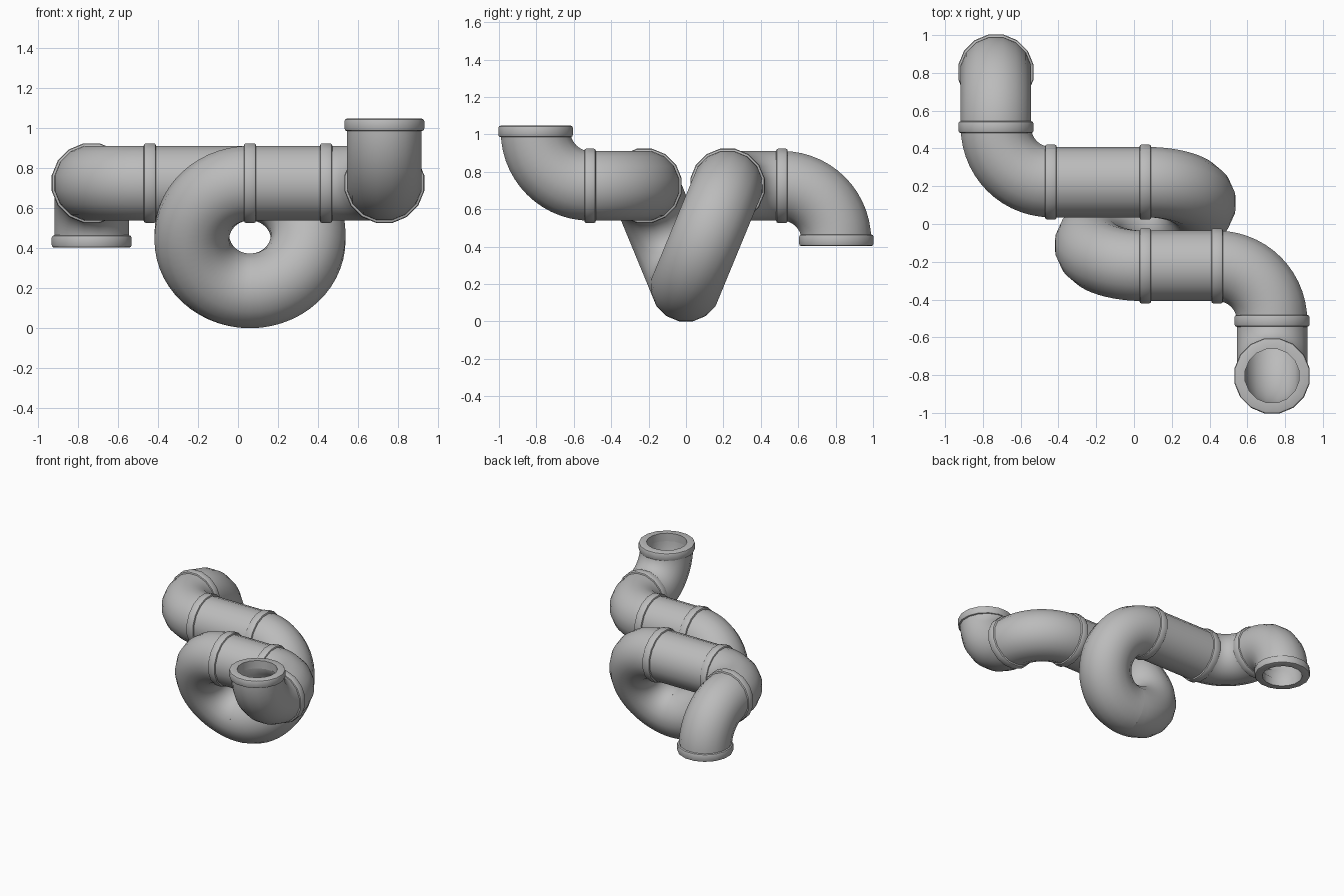
import bpy, bmesh, math
from mathutils import Vector

if "Cube" in bpy.data.objects:
    bpy.data.objects.remove(bpy.data.objects["Cube"])

SIDES = 16
PIPE = 0.19      # pipe outer radius
BORE = 0.147     # pipe inner radius
BEND = 0.291     # centre-line radius of every bend
END_X, END_Y, TOP_Z, LOOP_X = 0.731, 0.804, 0.725, 0.06
RUN_Y = END_Y - 2 * BEND
X, Y, Z = Vector((1, 0, 0)), Vector((0, 1, 0)), Vector((0, 0, 1))

grey = bpy.data.materials.new("pipe_grey")
grey.use_nodes = True
colour = (0.5, 0.5, 0.5, 1)
grey.diffuse_color = colour
grey.node_tree.nodes["Principled BSDF"].inputs["Base Color"].default_value = colour


def ring(centre, out, side, radius):
    angles = [(k + 0.5) * math.tau / SIDES for k in range(SIDES)]
    return [centre + radius * (math.cos(a) * out + math.sin(a) * side) for a in angles]


def loft(name, rings):
    """Skin a closed loop of rings, so every part has an outer and an inner wall."""
    bm = bmesh.new()
    rows = [[bm.verts.new(p) for p in r] for r in rings]
    for i, a in enumerate(rows):
        b = rows[(i + 1) % len(rows)]
        for k in range(SIDES):
            m = (k + 1) % SIDES
            bm.faces.new((a[k], a[m], b[m], b[k]))
    bmesh.ops.recalc_face_normals(bm, faces=bm.faces)
    mesh = bpy.data.meshes.new(name)
    bm.to_mesh(mesh)
    bm.free()
    mesh.materials.append(grey)
    obj = bpy.data.objects.new(name, mesh)
    bpy.context.collection.objects.link(obj)
    bpy.ops.object.select_all(action='DESELECT')
    obj.select_set(True)
    bpy.context.view_layer.objects.active = obj
    bpy.ops.object.shade_smooth_by_angle(angle=math.radians(40))
    return obj


def tube(name, frames):
    outer = [ring(*f, PIPE) for f in frames]
    inner = [ring(*f, BORE) for f in reversed(frames)]
    return loft(name, outer + inner)


def bend(name, start, heading, inward, angle, steps):
    """Circular bend that leaves start along heading and curves towards inward."""
    centre = start + BEND * inward
    side = inward.cross(heading)
    frames = []
    for i in range(steps + 1):
        t = angle * i / steps
        out = math.sin(t) * heading - math.cos(t) * inward
        frames.append((centre + BEND * out, out, side))
    return tube(name, frames)


def collar(name, centre, axis):
    """Rounded band around the pipe."""
    out = Y if abs(axis.z) > 0.5 else Z
    side = axis.cross(out)
    half, r, b = 0.031, 0.203, 0.012
    profile = [(-half, 0.145), (-half, r - b), (-half + 0.3 * b, r - 0.3 * b),
               (-half + b, r), (half - b, r), (half - 0.3 * b, r - 0.3 * b),
               (half, r - b), (half, 0.145)]
    return loft(name, [ring(centre + d * axis, out, side, rad) for d, rad in profile])


# The back half is the front half turned half a turn about the loop's tilt
drop = math.sqrt((2 * BEND) ** 2 - RUN_Y ** 2)
for label, s in (("front", 1), ("back", -1)):
    mouth = Vector((s * END_X, -s * END_Y, TOP_Z + s * BEND))
    corner = Vector((s * END_X, -s * (END_Y - BEND), TOP_Z))
    run = Vector((s * (END_X - BEND), -s * RUN_Y, TOP_Z))
    top = Vector((LOOP_X, -s * RUN_Y, TOP_Z))

    # Open end elbow, side elbow and straight run
    bend(label + "_end_elbow", mouth, -s * Z, s * Y, math.pi / 2, 14)
    bend(label + "_side_elbow", corner, s * Y, -s * X, math.pi / 2, 14)
    tube(label + "_straight_pipe", [(run, Z, Y), (top, Z, Y)])

    # Tilted half of the loop
    inward = Vector((0, s * RUN_Y, -drop)).normalized()
    bend(label + "_half_loop", top, -s * X, inward, math.pi, 28)

    # Collars at every joint
    collar(label + "_mouth_collar", mouth, Z)
    collar(label + "_corner_collar", corner, Y)
    collar(label + "_run_collar", run, X)
    collar(label + "_loop_collar", top, X)
